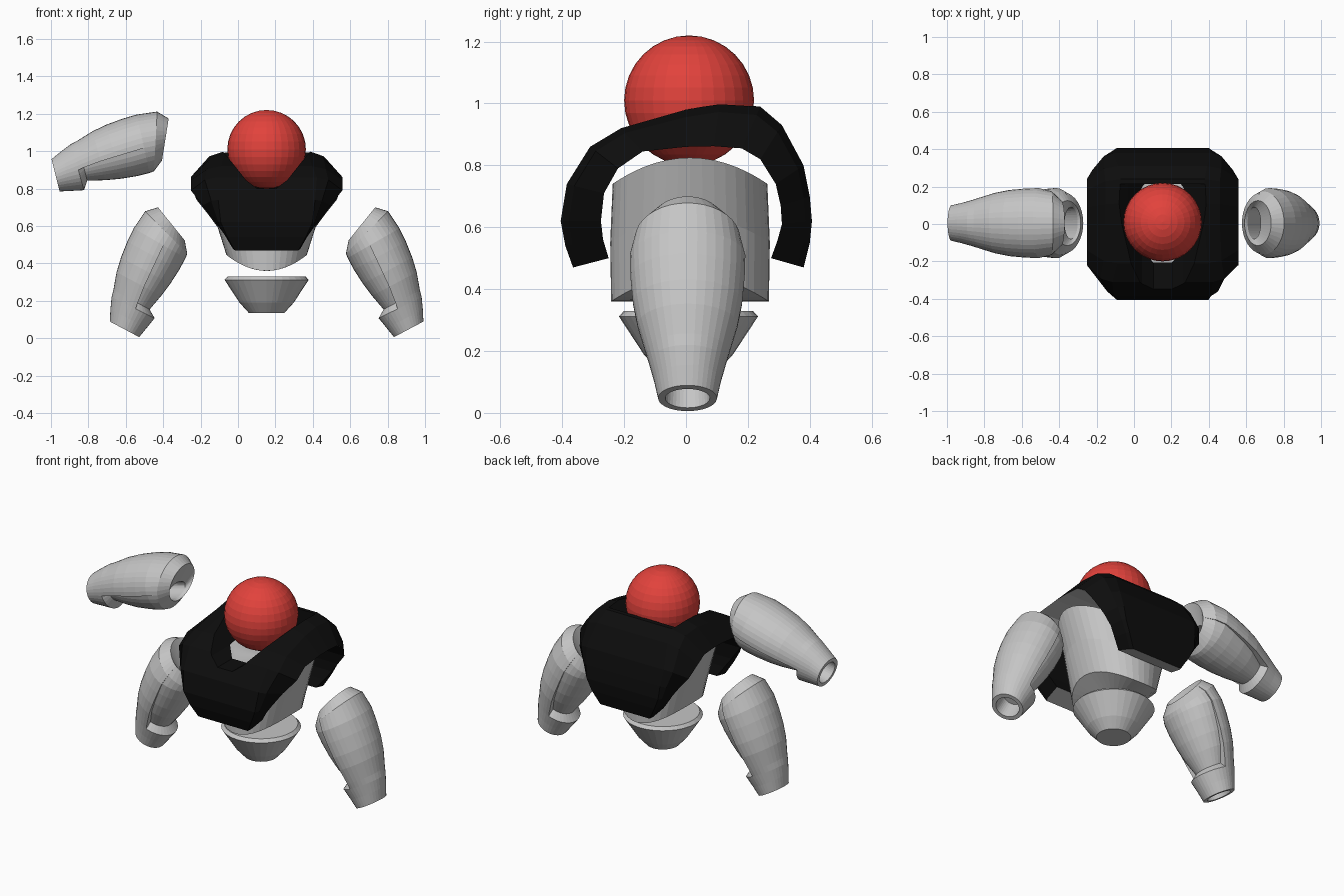
import bpy, bmesh, math
from math import cos, sin, pi, radians

if "Cube" in bpy.data.objects:
    bpy.data.objects.remove(bpy.data.objects["Cube"])

CX, CY = 0.153, 0.008


def material(name, rgb):
    m = bpy.data.materials.new(name)
    m.diffuse_color = (*rgb, 1)
    m.use_nodes = True
    m.node_tree.nodes["Principled BSDF"].inputs["Base Color"].default_value = m.diffuse_color
    return m


RED = material("red", (0.76, 0.055, 0.045))
BLACK = material("black", (0.004, 0.004, 0.004))
GREY = material("light grey", (0.56, 0.56, 0.56))


def finish(bm, name, mats, loc=(0, 0, 0), rot_y=0.0):
    bmesh.ops.remove_doubles(bm, verts=bm.verts[:], dist=1e-4)
    bmesh.ops.recalc_face_normals(bm, faces=bm.faces[:])
    me = bpy.data.meshes.new(name)
    bm.to_mesh(me)
    bm.free()
    for m in mats:
        me.materials.append(m)
    ob = bpy.data.objects.new(name, me)
    ob.location = loc
    ob.rotation_euler = (0, rot_y, 0)
    bpy.context.collection.objects.link(ob)
    return ob


def loft(rings):
    """Skin a list of equal-length closed rings and cap both ends."""
    bm = bmesh.new()
    vs = [[bm.verts.new(p) for p in r] for r in rings]
    n = len(rings[0])
    for a, b in zip(vs, vs[1:]):
        for i in range(n):
            j = (i + 1) % n
            bm.faces.new((a[i], a[j], b[j], b[i]))
    bm.faces.new(vs[0])
    bm.faces.new(vs[-1])
    return bm


# head
bm = bmesh.new()
bmesh.ops.create_uvsphere(bm, u_segments=32, v_segments=16, radius=0.21)
finish(bm, "head", [RED], (CX, 0.01, 1.01))


# torso: tapered barrel whose rims rise towards the sides
def torso_ring(z, hw, hy, lift=0.085, n=40, ref=None):
    ref = ref or hw
    return [(hw * cos(2 * pi * i / n), hy * sin(2 * pi * i / n),
             z + lift * (hw / ref * cos(2 * pi * i / n)) ** 2) for i in range(n)]


rings = [torso_ring(0.36, 0.215 * k, 0.255 * k, ref=0.215) for k in (0.01, 0.5)]
rings += [torso_ring(z, hw, hy) for z, hw, hy in
          ((0.36, 0.215, 0.255), (0.55, 0.275, 0.258), (0.74, 0.34, 0.25))]
rings += [torso_ring(0.74, 0.34 * k, 0.25 * k, ref=0.34) for k in (0.5, 0.01)]
finish(loft(rings), "torso", [GREY], (CX, 0.013, 0))

# pelvis: stepped cone
rings = [[(r * cos(2 * pi * i / 32), r * sin(2 * pi * i / 32), z) for i in range(32)]
         for r, z in ((0.095, 0.135), (0.145, 0.19), (0.225, 0.312), (0.208, 0.33))]
finish(loft(rings), "pelvis", [GREY], (CX, CY, 0))

# shoulder armour: arch in side profile (outer y, z, inner y, z)
arch = [(-0.365, 0.47, -0.25, 0.50), (-0.39, 0.54, -0.268, 0.56), (-0.405, 0.62, -0.275, 0.62),
        (-0.385, 0.74, -0.265, 0.71), (-0.31, 0.86, -0.22, 0.79), (-0.21, 0.92, -0.14, 0.845),
        (0.00, 0.98, 0.00, 0.86), (0.11, 1.00, 0.09, 0.862), (0.24, 0.99, 0.18, 0.855),
        (0.31, 0.93, 0.24, 0.82), (0.38, 0.80, 0.29, 0.74), (0.40, 0.70, 0.306, 0.67),
        (0.407, 0.62, 0.31, 0.61), (0.40, 0.55, 0.295, 0.555), (0.38, 0.47, 0.275, 0.50)]
rings = []
for yo, zo, yi, zi in arch:
    w = min(0.405, 0.19 + (zo - 0.47) * 0.56)
    a = 0.02 + 0.16 * min(1, max(0, (zo - 0.6) / 0.36))     # chamfer width
    ym, zm = yi + (yo - yi) * 0.8, zi + (zo - zi) * 0.8
    half = [(w, yi, zi), (w - a * 0.55, ym, zm), (w - a, yo, zo)]
    rings.append(half + [(-x, y, z) for x, y, z in reversed(half)])
bm = loft(rings)
bmesh.ops.recalc_face_normals(bm, faces=bm.faces[:])
for f in bm.faces:
    c = f.calc_center_median()
    under = f.normal.z < -0.5 and c.z > 0.78
    end = len(f.verts) == 6
    f.material_index = 1 if under or end else 0
armour = finish(bm, "shoulder_armour", [BLACK, GREY], (CX, 0, 0))

# V-shaped neck opening cut from front to behind the head
half = [(0.05, 0.80), (0.11, 0.845), (0.185, 0.94), (0.235, 1.0), (0.27, 1.2)]
prof = half + [(-x, z) for x, z in reversed(half)]
cutter = finish(loft([[(x, y, z) for x, z in prof] for y in (-0.6, 0.215)]),
                "neck_cutter", [BLACK], (CX, 0, 0))
cutter.hide_render = True
mod = armour.modifiers.new("neck", 'BOOLEAN')
mod.operation = 'DIFFERENCE'
mod.solver = 'EXACT'
mod.object = cutter
bpy.context.view_layer.objects.active = armour
bpy.ops.object.modifier_apply(modifier=mod.name)
bpy.data.objects.remove(cutter)

# arm sections: inner s, outer s, inner t, outer t, half depth, inner panel scale
ARM = [(.10, .10, -.06, .06, .065, 1), (0, 0, -.065, .065, .072, 1),
       (0, 0, -.088, .09, .095, 1), (.06, .06, -.10, .118, .108, 1),
       (.128, .12, -.113, .143, .125, 1), (.157, .157, -.11, .152, .135, .68),
       (.25, .25, -.115, .182, .162, .82), (.33, .33, -.12, .198, .177, .88),
       (.42, .42, -.12, .208, .185, .93), (.49, .50, -.115, .211, .187, .96),
       (.515, .609, -.11, .20, .17, .97), (.571, .66, -.06, .149, .12, 1),
       (.555, .575, -.05, .04, .085, 1), (.38, .38, -.05, .04, .08, 1)]
SPLIT = 97     # angle where the outer shell meets the recessed inner panel


def arm(name, side, loc, angle):
    rings = []
    for si, so, ti, to, hy, f in ARM:
        angs = [(-SPLIT + 2 * SPLIT * i / 20, 1) for i in range(21)]
        angs += [(SPLIT + (360 - 2 * SPLIT) * i / 16, f) for i in range(17)]
        c, h = (ti + to) / 2, (to - ti) / 2
        ring = []
        for deg, k in angs:
            a = radians(deg)
            ring.append((side * (c + h * k * cos(a)), hy * k * sin(a),
                         si + (so - si) * (1 + cos(a)) / 2))
        rings.append(ring)
    finish(loft(rings), name, [GREY], loc, radians(angle))


arm("right_arm", 1, (0.912, 0.005, 0.047), -28)
arm("left_arm", -1, (-0.606, 0.005, 0.047), 28)
arm("raised_arm", -1, (-0.975, 0.005, 0.87), 76)
